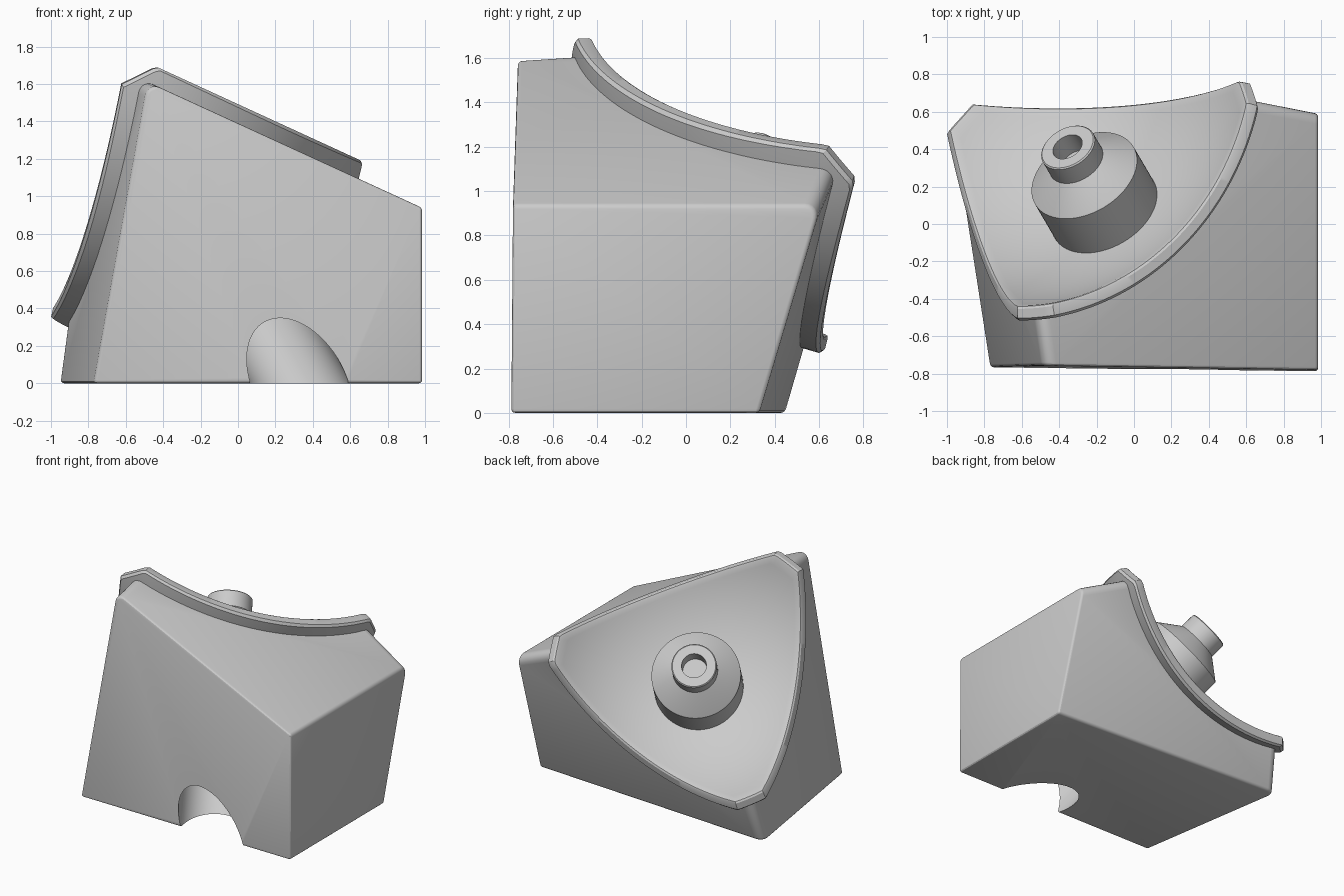
import bpy, bmesh, math
from mathutils import Vector, Matrix

if "Cube" in bpy.data.objects:
    bpy.data.objects.remove(bpy.data.objects["Cube"], do_unlink=True)

grey = bpy.data.materials.new("plain grey")
grey.use_nodes = True
grey.diffuse_color = (0.6, 0.6, 0.6, 1)
grey.node_tree.nodes["Principled BSDF"].inputs["Base Color"].default_value = (0.6, 0.6, 0.6, 1)

# Dish sphere and its axis
centre = Vector((-0.69, 0.985, 1.73))
axis = Vector((-0.38, 0.65, 0.657)).normalized()
radius = 1.43
turn = axis.to_track_quat('Z', 'Y').to_matrix().to_4x4()


def add_object(name, bm):
    bmesh.ops.recalc_face_normals(bm, faces=bm.faces)
    mesh = bpy.data.meshes.new(name)
    bm.to_mesh(mesh)
    bm.free()
    ob = bpy.data.objects.new(name, mesh)
    bpy.context.collection.objects.link(ob)
    mesh.materials.append(grey)
    return ob


def activate(ob):
    bpy.ops.object.select_all(action='DESELECT')
    ob.select_set(True)
    bpy.context.view_layer.objects.active = ob


def smooth(ob):
    activate(ob)
    bpy.ops.object.shade_smooth_by_angle(angle=math.radians(28))


def cut(ob, cutter):
    cutter.hide_render = True
    activate(ob)
    mod = ob.modifiers.new("cut", 'BOOLEAN')
    mod.operation = 'DIFFERENCE'
    mod.solver = 'EXACT'
    mod.object = cutter
    bpy.ops.object.modifier_apply(modifier=mod.name)
    bpy.data.objects.remove(cutter, do_unlink=True)


def bridge(bm, rings):
    for a, b in zip(rings, rings[1:]):
        n = max(len(a), len(b))
        for i in range(n):
            j = (i + 1) % n
            if len(a) == 1:
                bm.faces.new((a[0], b[j], b[i]))
            elif len(b) == 1:
                bm.faces.new((a[i], a[j], b[0]))
            else:
                bm.faces.new((a[i], a[j], b[j], b[i]))


# Corner points of the block
front_low = Vector((-0.77, -0.77, 0))
back_low = Vector((-0.96, 0.45, 0))
right_low = Vector((0.98, 0.33, 0))
front_top = Vector((-0.48, -0.77, 1.61))
front_right = Vector((0.98, -0.78, 0.94))
right_top = Vector((0.98, 0.61, 0.94))
middle = Vector((0.2, -0.3, 0.4))


def plane(a, b, c):
    normal = (b - a).cross(c - a).normalized()
    return a, (normal if normal.dot(a - middle) > 0 else -normal)


side_planes = [plane(front_right, front_top, right_top),
               plane(front_low, back_low, front_top),
               plane(right_low, right_top, back_low)]
box_planes = [(Vector((0, 0, 0)), Vector((0, 0, -1))),
              (Vector((0.985, 0, 0)), Vector((1, 0, 0))),
              (front_right, Vector((-0.012, -1, 0.008)).normalized())]

# Corner block: a big cube trimmed by six planes
bm = bmesh.new()
bmesh.ops.create_cube(bm, size=8)
for point, normal in side_planes + box_planes:
    geom = bm.verts[:] + bm.edges[:] + bm.faces[:]
    res = bmesh.ops.bisect_plane(bm, geom=geom, plane_co=point, plane_no=normal,
                                 clear_outer=True)
    edges = [e for e in res["geom_cut"] if isinstance(e, bmesh.types.BMEdge)]
    bmesh.ops.contextual_create(bm, geom=edges)
bmesh.ops.remove_doubles(bm, verts=bm.verts, dist=0.001)
apex = min(bm.verts, key=lambda v: (v.co - centre).length)
bmesh.ops.bevel(bm, geom=list(apex.link_edges), offset=0.075, segments=6,
                profile=0.5, affect='EDGES')
block = add_object("corner_block", bm)
activate(block)
bevel = block.modifiers.new("edges", 'BEVEL')
bevel.width = 0.018
bevel.segments = 3
bevel.limit_method = 'ANGLE'
bevel.angle_limit = math.radians(35)
bpy.ops.object.modifier_apply(modifier=bevel.name)

# Hollow behind the dish
bm = bmesh.new()
bmesh.ops.create_uvsphere(bm, u_segments=96, v_segments=64, radius=radius + 0.04,
                          matrix=Matrix.Translation(centre) @ turn)
cut(block, add_object("dish_cutter", bm))

# Slanted round channel at the lower front edge
bm = bmesh.new()
mouth = Vector((0.33, -0.78, 0))
bmesh.ops.create_cone(bm, cap_ends=True, segments=64, radius1=0.242, radius2=0.242,
                      depth=1.5, matrix=Matrix.Translation(mouth + axis * 0.2) @ turn)
cut(block, add_object("channel_cutter", bm))
smooth(block)

# Dish: spherical triangle with clipped corners and a thick rim
limits = [(p + n * 0.09, n) for p, n in side_planes]
for tip in ((0.165, -1.45, -0.08), (1.265, -0.275, -0.59), (-0.24, -0.42, -1.36)):
    u = Vector(tip).normalized()
    limits.append((centre, (axis - u * axis.dot(u)).normalized()))
e1, e2 = turn.col[0].xyz, turn.col[1].xyz


def direction(phi, theta):
    around = e1 * math.cos(phi) + e2 * math.sin(phi)
    return around * math.sin(theta) - axis * math.cos(theta)


def edge_angle(phi):
    low, high = 0, 1.2
    for _ in range(24):
        mid = (low + high) / 2
        p = centre + direction(phi, mid) * radius
        inside = all((p - o).dot(n) <= 0 for o, n in limits)
        low, high = (mid, high) if inside else (low, mid)
    return low


steps = 240
phis = [math.tau * i / steps for i in range(steps)]
reach = [edge_angle(phi) for phi in phis]
thick = 0.08
inner = [(k / 14, 0, 0) for k in range(1, 14)]
rim = [(1, 0.016, 0), (1, 0.005, 0.004), (1, 0, 0.016), (1, 0, thick - 0.014),
       (1, 0.012, thick)]
outer = [(k / 8, 0, thick) for k in range(7, 0, -1)]
bm = bmesh.new()
rings = [[bm.verts.new(centre - axis * radius)]]
for scale, inset, rise in inner + rim + outer:
    rings.append([bm.verts.new(centre + direction(p, t * scale - inset) * (radius + rise))
                  for p, t in zip(phis, reach)])
rings.append([bm.verts.new(centre - axis * (radius + thick))])
bridge(bm, rings)
smooth(add_object("dish", bm))

# Central plug: drum, cone and a hollow tip, turned about the dish axis
profile = [(0, -0.03), (0.305, -0.03), (0.305, 0.315), (0.297, 0.323), (0.155, 0.43),
           (0.155, 0.543), (0.148, 0.55), (0.085, 0.55), (0.085, 0.42), (0, 0.42)]
base = Matrix.Translation(centre - axis * radius) @ turn
bm = bmesh.new()
rings = []
for r, h in profile:
    count = 64 if r else 1
    rings.append([bm.verts.new(base @ Vector((r * math.cos(math.tau * i / count),
                                              r * math.sin(math.tau * i / count), h)))
                  for i in range(count)])
bridge(bm, rings)
smooth(add_object("centre_plug", bm))
